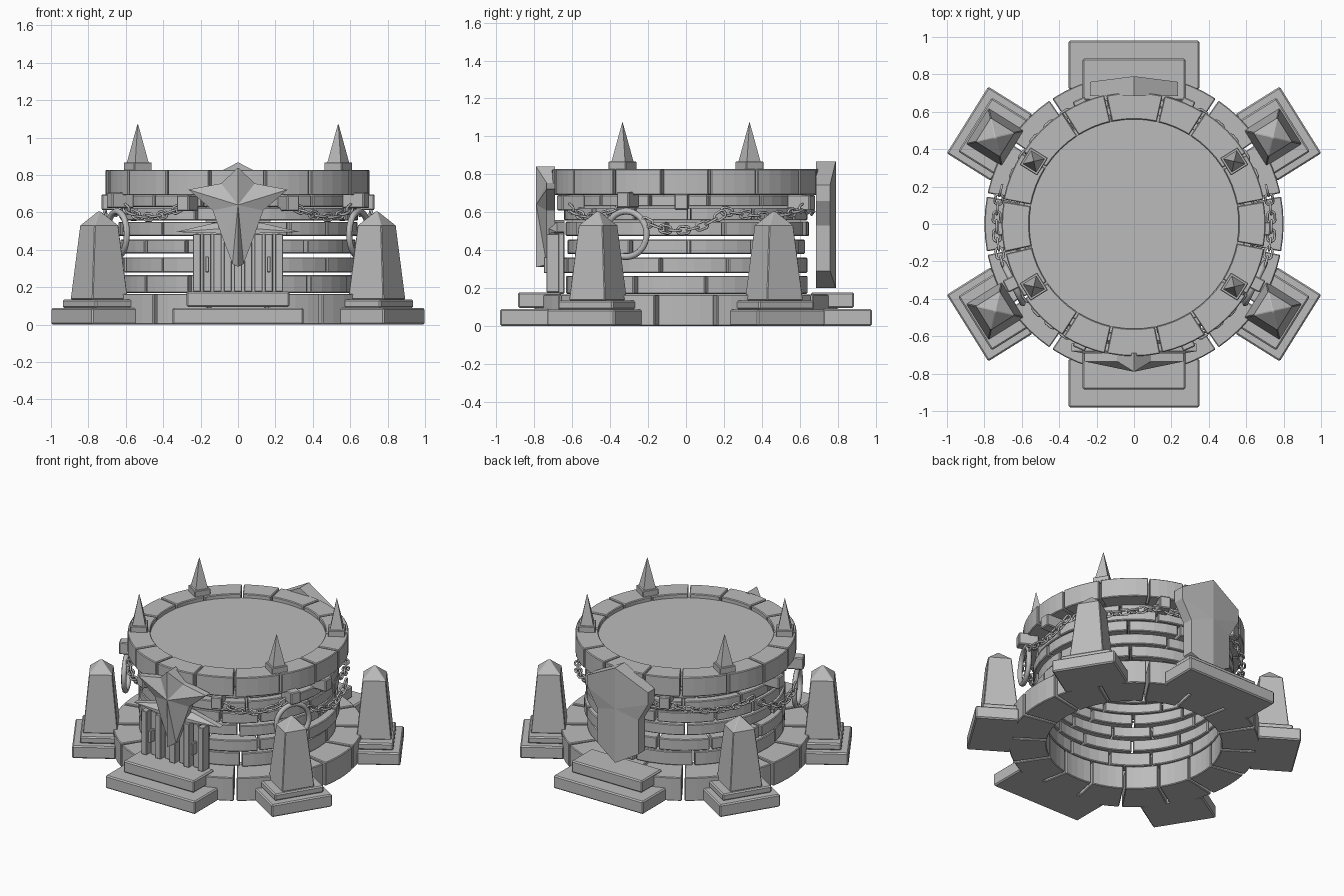
import bpy, bmesh, math, random
from mathutils import Matrix, Vector

random.seed(4)
cube = bpy.data.objects.get("Cube")
if cube:
    bpy.data.objects.remove(cube, do_unlink=True)

stone = bpy.data.materials.new("grey stone")
stone.use_nodes = True
GREY = (0.5, 0.5, 0.5, 1)
stone.diffuse_color = GREY
stone.node_tree.nodes["Principled BSDF"].inputs["Base Color"].default_value = GREY


def make(name, bm, bevel=0.0):
    bmesh.ops.recalc_face_normals(bm, faces=bm.faces)
    mesh = bpy.data.meshes.new(name)
    bm.to_mesh(mesh)
    bm.free()
    mesh.materials.append(stone)
    ob = bpy.data.objects.new(name, mesh)
    bpy.context.collection.objects.link(ob)
    if bevel:
        mod = ob.modifiers.new("edge wear", 'BEVEL')
        mod.width = bevel
        mod.segments = 1
        mod.limit_method = 'ANGLE'
        mod.angle_limit = math.radians(40)
    return ob


def skin(bm, rings):
    """Closed solid through a list of equal-sized point loops."""
    loops = [[bm.verts.new(p) for p in ring] for ring in rings]
    n = len(loops[0])
    for a, b in zip(loops, loops[1:]):
        for i in range(n):
            j = (i + 1) % n
            bm.faces.new((a[i], a[j], b[j], b[i]))
    bm.faces.new(loops[0])
    bm.faces.new(loops[-1])


def course(name, r0, r1, z0, z1, count, start, gap=0.012, jitter=0.0, wobble=0.0):
    """A ring of separate curved blocks."""
    bm = bmesh.new()
    step = 2 * math.pi / count
    joints = [start + step * (k + random.uniform(-jitter, jitter)) for k in range(count)]
    joints.append(joints[0] + 2 * math.pi)
    for a, b in zip(joints, joints[1:]):
        half = gap / (r0 + r1)
        a, b = a + half, b - half
        out = r1 + random.uniform(-wobble, wobble)
        rings = []
        for i in range(5):
            t = a + (b - a) * i / 4
            c, s = math.cos(t), math.sin(t)
            rings.append([(r * c, r * s, z) for r, z in
                          ((r0, z0), (out, z0), (out, z1), (r0, z1))])
        skin(bm, rings)
    return make(name, bm, 0.005)


def tapered(name, levels, loc, angle=0.0, bevel=0.006):
    """Stacked rectangles: levels are (half depth, half width, z)."""
    bm = bmesh.new()
    skin(bm, [[(-x, -y, z), (x, -y, z), (x, y, z), (-x, y, z)] for x, y, z in levels])
    ob = make(name, bm, bevel)
    ob.location = (loc[0], loc[1], 0)
    ob.rotation_euler.z = angle
    return ob


def box(name, x0, x1, y0, y1, z0, z1, bevel=0.006):
    hx, hy = (x1 - x0) / 2, (y1 - y0) / 2
    return tapered(name, [(hx, hy, z0), (hx, hy, z1)],
                   ((x0 + x1) / 2, (y0 + y1) / 2), 0, bevel)


def ridged_plate(name, half, centre_z, back, edge, ridge):
    """Mirrored outline in x and z, swelling to a centre ridge."""
    outline = half + [(-x, z) for x, z in reversed(half[1:-1])]
    bm = bmesh.new()
    rear = [bm.verts.new((x, back, z)) for x, z in outline]
    front = [bm.verts.new((x, edge if x else ridge, z)) for x, z in outline]
    mid = bm.verts.new((0, ridge, centre_z))
    rear_mid = bm.verts.new((0, back, centre_z))
    for i in range(len(outline)):
        j = (i + 1) % len(outline)
        bm.faces.new((front[i], front[j], mid))
        bm.faces.new((rear[j], rear[i], rear_mid))
        bm.faces.new((rear[i], rear[j], front[j], front[i]))
    return make(name, bm)


def torus_mesh(name, major, minor, stretch, segs, sides):
    bm = bmesh.new()
    grid = []
    for i in range(segs):
        t = 2 * math.pi * (i + 0.5) / segs
        shift = math.copysign(stretch, math.cos(t))
        ring = []
        for j in range(sides):
            p = 2 * math.pi * j / sides
            r = major + minor * math.cos(p)
            ring.append(bm.verts.new((r * math.cos(t) + shift, r * math.sin(t),
                                      minor * math.sin(p))))
        grid.append(ring)
    for i in range(segs):
        a, b = grid[i], grid[(i + 1) % segs]
        for j in range(sides):
            k = (j + 1) % sides
            bm.faces.new((a[j], b[j], b[k], a[k])).smooth = True
    bmesh.ops.recalc_face_normals(bm, faces=bm.faces)
    mesh = bpy.data.meshes.new(name)
    bm.to_mesh(mesh)
    bm.free()
    mesh.materials.append(stone)
    return mesh


def polar(r, deg, z=0.0):
    t = math.radians(deg)
    return Vector((r * math.cos(t), r * math.sin(t), z))


# Round masonry: base, stacked wall courses, coping and lid
OFFSET = math.pi / 16
course("base_ring", 0.56, 0.80, 0, 0.165, 16, OFFSET, 0.016)
wall = [(0.17, 0.265, 0.635), (0.28, 0.36, 0.645), (0.38, 0.455, 0.63),
        (0.475, 0.55, 0.64), (0.557, 0.625, 0.635)]
for k, (z0, z1, r) in enumerate(wall):
    course(f"wall_course_{k + 1}", 0.56, r, z0, z1, 12, 0.26 * (k % 2) + 0.1, 0.012, 0.15, 0.01)
course("neck_course", 0.55, 0.60, 0.63, 0.692, 12, 0.2)
course("coping_ring", 0.56, 0.707, 0.692, 0.828, 16, OFFSET, 0.01, 0.08, 0.004)
bm = bmesh.new()
skin(bm, [[tuple(polar(0.562, i * 5.625, z)) for i in range(64)] for z in (0.77, 0.80)])
make("lid_disc", bm)

# Corner obelisks on stepped plinths, and spikes on the coping
for sx in (-1, 1):
    for sy in (-1, 1):
        deg = 32 if sx * sy > 0 else -32
        if sx < 0:
            deg += 180
        turn = math.radians(deg)
        tapered("plinth_slab", [(0.14, 0.21, 0), (0.14, 0.21, 0.088)], polar(0.91, deg), turn, 0.008)
        tapered("plinth_step", [(0.115, 0.17, 0.088), (0.115, 0.17, 0.135)], polar(0.888, deg), turn, 0.008)
        tapered("obelisk", [(0.112, 0.112, 0.135), (0.075, 0.075, 0.53), (0.006, 0.006, 0.605)],
                polar(0.875, deg), turn, 0.004)
        tapered("spike_foot", [(0.055, 0.055, 0.82), (0.055, 0.055, 0.868)], polar(0.632, deg), turn, 0.004)
        tapered("spike", [(0.042, 0.042, 0.868), (0.001, 0.001, 1.073)], polar(0.632, deg), turn, 0)

# Front and back steps
for s in (-1, 1):
    ends = sorted((s * 0.72, s * 0.98))
    box("lower_step", -0.35, 0.35, *ends, 0, 0.09, 0.008)
    ends = sorted((s * 0.66, s * 0.885))
    box("upper_step", -0.275, 0.275, *ends, 0.095, 0.178, 0.008)

# Barred gate with two handles
box("gate_backing", -0.23, 0.23, -0.675, -0.64, 0.17, 0.49)
for k in range(9):
    x = -0.22 + k * 0.055
    y = -0.735 if k % 2 == 0 else -0.705
    box("gate_bar", x - 0.021, x + 0.021, y, -0.67, 0.178, 0.485, 0.003)
for x in (-0.165, 0.165):
    box("gate_handle", x - 0.009, x + 0.009, -0.75, -0.70, 0.28, 0.365, 0.003)
ridged_plate("gate_wing", [(0, 0.56), (0.12, 0.545), (0.335, 0.495), (0, 0.485)],
             0.52, -0.64, -0.68, -0.74)

# Front emblem and rear shield
ridged_plate("front_emblem", [(0, 0.84), (0.09, 0.755), (0.265, 0.722), (0.135, 0.61),
                              (0.085, 0.47), (0.03, 0.325), (0, 0.31)],
             0.64, -0.69, -0.735, -0.79)
ridged_plate("rear_shield", [(0, 0.868), (0.235, 0.745), (0.235, 0.66), (0.16, 0.53),
                             (0.16, 0.29), (0, 0.2)],
             0.58, 0.685, 0.76, 0.79)

# Brackets, hanging rings and chains
link_mesh = torus_mesh("chain_link", 0.02, 0.007, 0.013, 12, 6)
hoop_mesh = torus_mesh("wall_hoop", 0.12, 0.017, 0, 32, 8)


def place(name, mesh, x_axis, y_axis, loc):
    z_axis = x_axis.cross(y_axis)
    ob = bpy.data.objects.new(name, mesh)
    bpy.context.collection.objects.link(ob)
    ob.matrix_world = Matrix.Translation(loc) @ Matrix((x_axis, y_axis, z_axis)).transposed().to_4x4()


def chain(r, a0, a1, z0, z1, sag, side):
    def point(t):
        p = polar(r, a0 + (a1 - a0) * t, z0 + (z1 - z0) * t - 4 * sag * t * (1 - t))
        return Vector((p.x * side, p.y, p.z))
    length = math.hypot(math.radians(abs(a1 - a0)) * r, 2 * sag)
    count = max(3, round(length / 0.052))
    for k in range(count):
        t = (k + 0.5) / count
        p = point(t)
        along = (point(t + 0.01) - point(t - 0.01)).normalized()
        outward = Vector((p.x, p.y, 0)).normalized()
        outward = (outward - along * outward.dot(along)).normalized()
        place("chain_link", link_mesh, along, outward if k % 2 else along.cross(outward), p)


for side in (-1, 1):
    for deg, z, r in ((-66, 0.65, 0.665), (-26, 0.665, 0.70), (-2, 0.655, 0.665), (66, 0.65, 0.665)):
        p = polar(r, deg)
        tapered("chain_bracket", [(0.065, 0.036, z - 0.042), (0.065, 0.036, z + 0.042)],
                (p.x * side, p.y), math.radians(deg if side > 0 else 180 - deg))
    out = polar(1, -26)
    out.x *= side
    place("wall_hoop", hoop_mesh, Vector((0, 0, 1)), out.cross(Vector((0, 0, 1))), out * 0.72 + Vector((0, 0, 0.485)))
    chain(0.69, -64, -28, 0.63, 0.63, 0.055, side)
    chain(0.735, -18, 16, 0.56, 0.60, 0.075, side)
    chain(0.69, 16, 65, 0.61, 0.63, 0.04, side)
    chain(0.68, 67, 80, 0.63, 0.62, 0.02, side)
